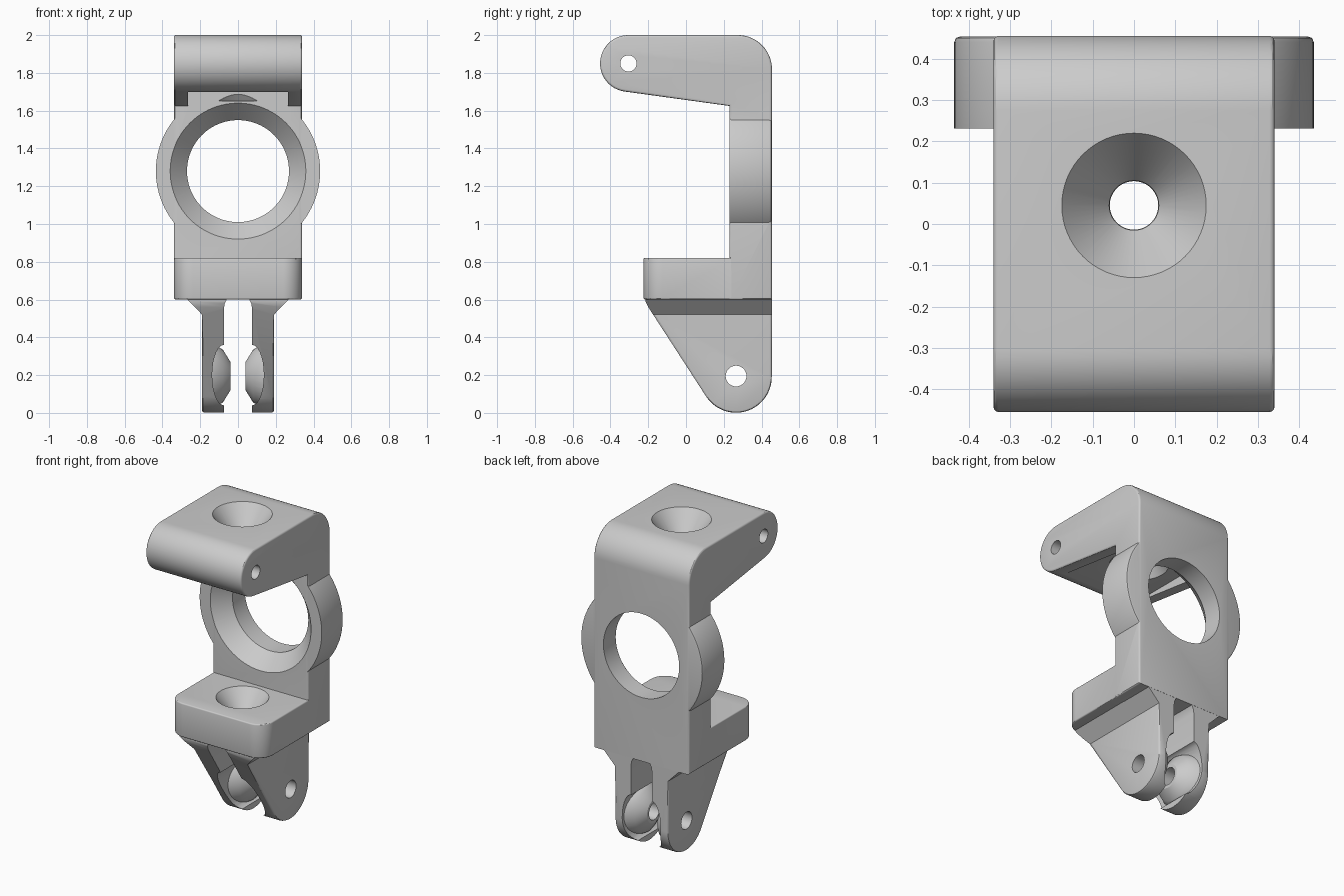
import bpy, bmesh
from math import sin, cos, pi, radians

if "Cube" in bpy.data.objects:
    bpy.data.objects.remove(bpy.data.objects["Cube"])

AX = {'x': lambda a, b, t: (t, a, b),
      'y': lambda a, b, t: (a, t, b),
      'z': lambda a, b, t: (a, b, t)}


def arc(cx, cy, r, a0, a1, n=16):
    return [(cx + r * cos(radians(a0 + (a1 - a0) * i / n)),
             cy + r * sin(radians(a0 + (a1 - a0) * i / n))) for i in range(n + 1)]


def finish(name, bm):
    bmesh.ops.recalc_face_normals(bm, faces=bm.faces)
    me = bpy.data.meshes.new(name)
    bm.to_mesh(me)
    bm.free()
    ob = bpy.data.objects.new(name, me)
    bpy.context.collection.objects.link(ob)
    return ob


def prism(name, pts, axis, lo, hi, bevel=0):
    bm = bmesh.new()
    a, b = [[bm.verts.new(AX[axis](p, q, t)) for p, q in pts] for t in (lo, hi)]
    caps = [bm.faces.new(a), bm.faces.new(b)]
    n = len(pts)
    for i in range(n):
        j = (i + 1) % n
        bm.faces.new((a[i], a[j], b[j], b[i]))
    bmesh.ops.recalc_face_normals(bm, faces=bm.faces)
    if bevel:
        edges = [e for f in caps for e in f.edges]
        bmesh.ops.bevel(bm, geom=edges, offset=bevel, segments=3, profile=0.5, affect='EDGES')
    return finish(name, bm)


def lathe(name, rings, axis, c, n=64):
    # rings: (radius, position along the axis)
    bm = bmesh.new()
    loops = [[bm.verts.new(AX[axis](c[0] + r * cos(2 * pi * i / n), c[1] + r * sin(2 * pi * i / n), t))
              for i in range(n)] for r, t in rings]
    for a, b in zip(loops, loops[1:]):
        for i in range(n):
            j = (i + 1) % n
            bm.faces.new((a[i], a[j], b[j], b[i]))
    bm.faces.new(loops[0])
    bm.faces.new(loops[-1])
    return finish(name, bm)


def combine(ob, other, op):
    other.hide_render = True
    m = ob.modifiers.new(op, 'BOOLEAN')
    m.operation, m.solver, m.object = op, 'EXACT', other
    bpy.context.view_layer.objects.active = ob
    bpy.ops.object.modifier_apply(modifier=m.name)
    bpy.data.objects.remove(other)


# Upper arm and back plate
profile = (arc(-.305, 1.85, .15, 262, 90, 24) + arc(.275, 1.82, .18, 90, 0)
           + [(.455, .6), (.23, .6), (.23, 1.625)])
bracket = prism("pivot_bracket", profile, 'x', -.34, .34, .012)

# Shallow pocket under the arm
combine(bracket, prism("pocket", [(-.265, 1.5), (.265, 1.5), (.265, 1.70), (-.265, 1.70)],
                       'y', -.4, .23), 'DIFFERENCE')

# Round collar
combine(bracket, lathe("collar", [(.435, .231), (.435, .44), (.431, .45), (.42, .454)],
                       'y', (0, 1.28), 96), 'UNION')

# Front shelf with rounded corners
plan = [(.339, .3), (-.339, .3)] + arc(-.239, -.125, .1, 180, 270) + arc(.239, -.125, .1, 270, 360)
combine(bracket, prism("shelf", plan, 'z', .601, .82, .008), 'UNION')

# Fork prongs: front outline trimmed by the side outline
side = ([(.454, .62), (-.215, .62), (-.215, .59), (-.2, .56)]
        + arc(.265, .19, .189, 213, 360, 28))
for s, label in ((1, "right"), (-1, "left")):
    front = ([(.06, .62), (.06, .6), (.07, .58), (.075, .55)]
             + [(.075 + .062 * sin(pi * i / 14), .2 + .16 * cos(pi * i / 14)) for i in range(15)]
             + [(.075, 0), (.075, -.1), (.19, -.1), (.19, .52), (.27, .602), (.27, .62)])
    prong = prism(label + "_prong", [(s * x, z) for x, z in front], 'y', -.5, .6)
    combine(prong, prism("trim", side, 'x', -.4, .4), 'INTERSECT')
    # Soften the outer rim
    bm = bmesh.new()
    bm.from_mesh(prong.data)
    rim = [e for e in bm.edges
           if all(abs(abs(v.co.x) - .19) < 1e-4 for v in e.verts)
           and not all(v.co.z > .515 for v in e.verts)]
    bmesh.ops.bevel(bm, geom=rim, offset=.012, segments=2, profile=0.5, affect='EDGES')
    bm.to_mesh(prong.data)
    bm.free()
    # Conical boss inside the prong
    combine(prong, lathe("boss", [(.178, s * .148), (.14, s * .08), (.075, s * .04)],
                         'x', (.265, .195)), 'UNION')
    combine(bracket, prong, 'UNION')

# Collar bore, hourglass arm hole, shelf hole and pin holes
combine(bracket, lathe("bore", [(.369, .22), (.27, .33), (.27, .6)], 'y', (0, 1.28), 96), 'DIFFERENCE')
combine(bracket, lathe("arm_hole", [(.213, 1.65), (.06, 1.85), (.213, 2.05)], 'z', (0, .045)), 'DIFFERENCE')
combine(bracket, lathe("shelf_hole", [(.058, .56), (.06, .7), (.171, .84)], 'z', (0, .045)), 'DIFFERENCE')
combine(bracket, lathe("arm_pin", [(.043, -.6), (.043, .6)], 'x', (-.305, 1.85), 32), 'DIFFERENCE')
combine(bracket, lathe("fork_pin", [(.055, -.6), (.055, .6)], 'x', (.265, .195), 32), 'DIFFERENCE')

# Smooth curves, keep edges crisp
bpy.ops.object.select_all(action='DESELECT')
bracket.select_set(True)
bpy.context.view_layer.objects.active = bracket
bpy.ops.object.shade_smooth_by_angle(angle=radians(30))
